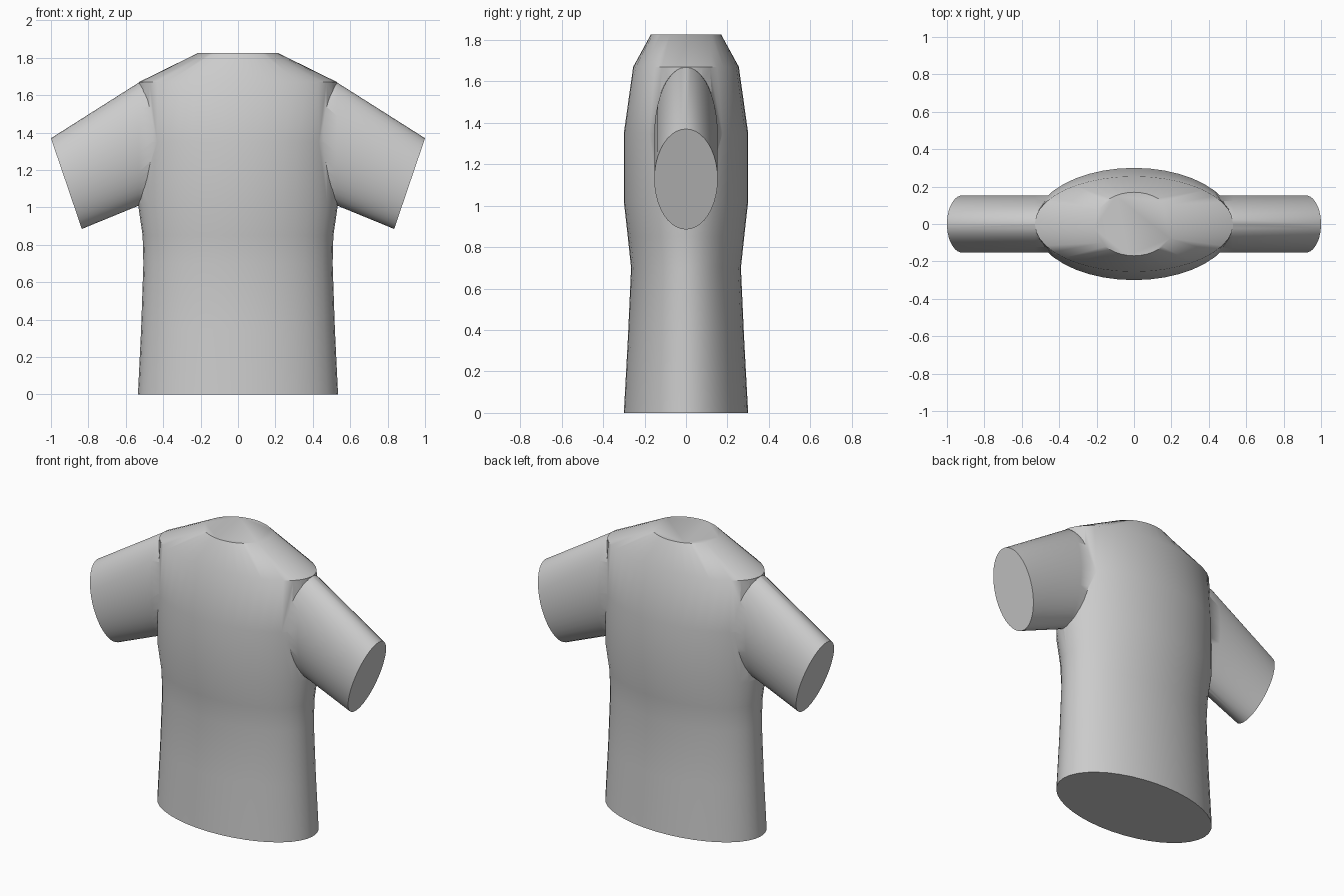
import bpy, bmesh
from math import sin, cos, pi
from mathutils import Vector

if "Cube" in bpy.data.objects:
    bpy.data.objects.remove(bpy.data.objects["Cube"])

SIDES = 40


def loft(name, rings):
    """Skin a closed solid through elliptical rings: (centre, half axis u, half axis v)."""
    bm = bmesh.new()
    loops = []
    for c, u, v in rings:
        c, u, v = Vector(c), Vector(u), Vector(v)
        loops.append([bm.verts.new(c + u * cos(2 * pi * i / SIDES) + v * sin(2 * pi * i / SIDES))
                      for i in range(SIDES)])
    for a, b in zip(loops, loops[1:]):
        for i in range(SIDES):
            j = (i + 1) % SIDES
            bm.faces.new((a[i], a[j], b[j], b[i]))
    bm.faces.new(loops[0])
    bm.faces.new(loops[-1])
    bmesh.ops.recalc_face_normals(bm, faces=bm.faces)
    me = bpy.data.meshes.new(name)
    bm.to_mesh(me)
    bm.free()
    ob = bpy.data.objects.new(name, me)
    bpy.context.collection.objects.link(ob)
    return ob


# Torso: (height, half width, half depth) from hem to neckline
torso = [(0, .535, .30), (.35, .518, .281), (.7, .506, .265), (.85, .51, .281),
         (1.02, .535, .30), (1.35, .535, .30), (1.67, .53, .255), (1.825, .215, .17)]
shirt = loft("shirt_body", [((0, 0, z), (rx, 0, 0), (0, ry, 0)) for z, rx, ry in torso])

# Sleeves: (top x, top z, bottom x, bottom z) from inside the torso to the cuff
sleeve = [(.30, 1.68, .30, 1.08), (.53, 1.668, .53, 1.01), (1.0, 1.37, .835, .885)]
for side, label in ((1, "right"), (-1, "left")):
    rings = [((side * (tx + bx) / 2, 0, (tz + bz) / 2),
              (side * (tx - bx) / 2, 0, (tz - bz) / 2), (0, .153, 0))
             for tx, tz, bx, bz in sleeve]
    arm = loft("sleeve_" + label, rings)
    mod = shirt.modifiers.new("join_" + label, 'BOOLEAN')
    mod.operation = 'UNION'
    mod.solver = 'EXACT'
    mod.object = arm
    bpy.context.view_layer.objects.active = shirt
    bpy.ops.object.modifier_apply(modifier=mod.name)
    bpy.data.objects.remove(arm)

# Smooth cloth with crisp hem, cuffs and neckline
bpy.ops.object.select_all(action='DESELECT')
shirt.select_set(True)
bpy.context.view_layer.objects.active = shirt
bpy.ops.object.shade_smooth_by_angle(angle=pi / 4)
